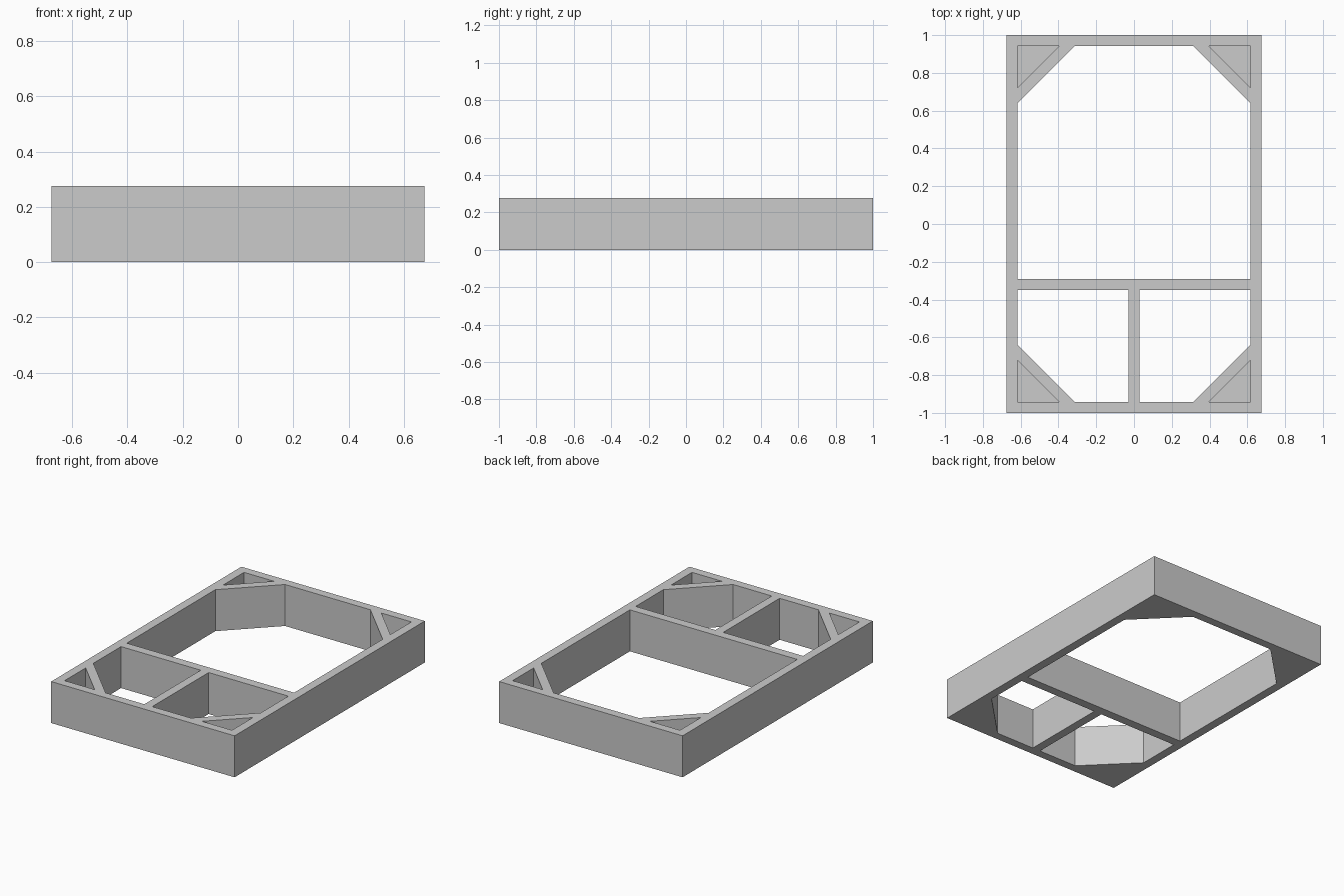
import bpy
import bmesh

cube = bpy.data.objects.get("Cube")
if cube:
    bpy.data.objects.remove(cube, do_unlink=True)

# Main dimensions
OUT_X, OUT_Y, HEIGHT = 0.675, 1.0, 0.276
IN_X, IN_Y = 0.616, 0.943
BAR_FRONT, BAR_BACK = -0.35, -0.29
DIVIDER = 0.029
CHAMFER, POCKET, FLOOR = 0.302, 0.221, 0.06

grey = bpy.data.materials.new("plain_grey")
grey.use_nodes = True
grey.diffuse_color = (0.6, 0.6, 0.6, 1)
grey.node_tree.nodes["Principled BSDF"].inputs["Base Color"].default_value = grey.diffuse_color


def add_prism(bm, outline, bottom, top):
    """Extrude a flat outline upward into a closed prism."""
    face = bm.faces.new([bm.verts.new((x, y, bottom)) for x, y in outline])
    result = bmesh.ops.extrude_face_region(bm, geom=[face])
    for item in result["geom"]:
        if isinstance(item, bmesh.types.BMVert):
            item.co.z = top


def make_object(name, prisms):
    bm = bmesh.new()
    for prism in prisms:
        add_prism(bm, *prism)
    bmesh.ops.recalc_face_normals(bm, faces=bm.faces)
    mesh = bpy.data.meshes.new(name)
    bm.to_mesh(mesh)
    bm.free()
    mesh.materials.append(grey)
    obj = bpy.data.objects.new(name, mesh)
    bpy.context.scene.collection.objects.link(obj)
    return obj


# Solid outer block
block = [(-OUT_X, -OUT_Y), (OUT_X, -OUT_Y), (OUT_X, OUT_Y), (-OUT_X, OUT_Y)]
frame = make_object("divided_frame", [(block, 0, HEIGHT)])

# Large through opening with two chamfered back corners
large = [(-IN_X, BAR_BACK), (IN_X, BAR_BACK), (IN_X, IN_Y - CHAMFER),
         (IN_X - CHAMFER, IN_Y), (CHAMFER - IN_X, IN_Y), (-IN_X, IN_Y - CHAMFER)]
cuts = [(large, -0.1, HEIGHT + 0.1)]

# Two small through openings, each with a chamfered front corner
for side in (-1, 1):
    small = [(DIVIDER, BAR_FRONT), (IN_X, BAR_FRONT), (IN_X, CHAMFER - IN_Y),
             (IN_X - CHAMFER, -IN_Y), (DIVIDER, -IN_Y)]
    cuts.append(([(side * x, y) for x, y in small], -0.1, HEIGHT + 0.1))

    # Triangular corner pockets with a closed floor
    for end in (-1, 1):
        pocket = [(IN_X, IN_Y), (IN_X - POCKET, IN_Y), (IN_X, IN_Y - POCKET)]
        cuts.append(([(side * x, end * y) for x, y in pocket], FLOOR, HEIGHT + 0.1))

cutter = make_object("opening_cutter", cuts)
cutter.hide_render = True

# Cut all openings, bake the result and drop the cutter
modifier = frame.modifiers.new("openings", 'BOOLEAN')
modifier.operation = 'DIFFERENCE'
modifier.solver = 'EXACT'
modifier.object = cutter
bpy.context.view_layer.objects.active = frame
frame.select_set(True)
bpy.ops.object.modifier_apply(modifier=modifier.name)
bpy.data.objects.remove(cutter, do_unlink=True)
